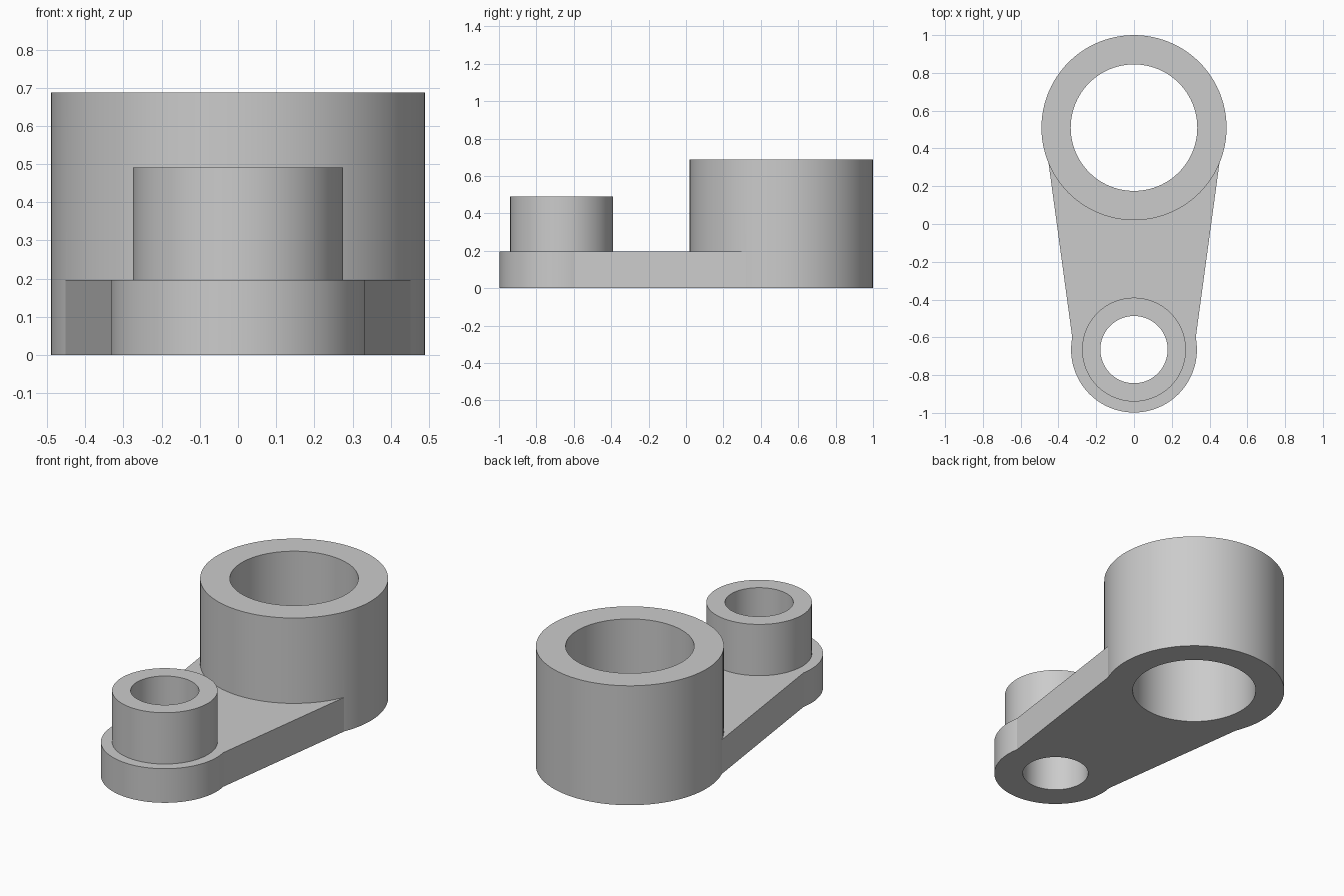
import bpy, bmesh, math

cube = bpy.data.objects.get("Cube")
if cube:
    bpy.data.objects.remove(cube, do_unlink=True)

SEGMENTS = 96
BIG_Y, SMALL_Y = 0.51, -0.665
BIG_R, BASE_R = 0.49, 0.333
PLATE_TOP = 0.196

metal = bpy.data.materials.new("plain grey")
metal.use_nodes = True
grey = (0.6, 0.6, 0.6, 1)
metal.diffuse_color = grey
metal.node_tree.nodes["Principled BSDF"].inputs["Base Color"].default_value = grey


def prism(name, outline, bottom, top):
    """Extrude a counter-clockwise outline between two heights."""
    bm = bmesh.new()
    face = bm.faces.new([bm.verts.new((x, y, bottom)) for x, y in outline])
    new = bmesh.ops.extrude_face_region(bm, geom=[face])["geom"]
    for v in new:
        if isinstance(v, bmesh.types.BMVert):
            v.co.z = top
    bmesh.ops.recalc_face_normals(bm, faces=bm.faces)
    mesh = bpy.data.meshes.new(name)
    bm.to_mesh(mesh)
    bm.free()
    mesh.materials.append(metal)
    obj = bpy.data.objects.new(name, mesh)
    bpy.context.collection.objects.link(obj)
    return obj


def circle(radius, y):
    return [(radius * math.cos(a), y + radius * math.sin(a))
            for a in (i * math.tau / SEGMENTS for i in range(SEGMENTS))]


def combine(target, other, operation):
    mod = target.modifiers.new(operation.title(), "BOOLEAN")
    mod.object, mod.operation, mod.solver = other, operation, "EXACT"
    bpy.context.view_layer.objects.active = target
    bpy.ops.object.modifier_apply(modifier=mod.name)
    bpy.data.objects.remove(other, do_unlink=True)


# Foot under the small boss, and the tapering web that joins it to the big boss
lever = prism("lever_arm", circle(BASE_R, SMALL_Y), 0, PLATE_TOP)
web = [(-0.327, -0.6), (0.327, -0.6), (0.452, 0.32), (-0.452, 0.32)]
combine(lever, prism("web", web, 0, PLATE_TOP), "UNION")

# Bosses
combine(lever, prism("big_boss", circle(BIG_R, BIG_Y), 0, 0.687), "UNION")
combine(lever, prism("small_boss", circle(0.275, SMALL_Y), 0.1, 0.491), "UNION")

# Through bores
for radius, y in ((0.335, BIG_Y), (0.178, SMALL_Y)):
    combine(lever, prism("bore", circle(radius, y), -0.1, 1), "DIFFERENCE")

# Smooth the round walls, keep the rims crisp
bpy.ops.object.select_all(action="DESELECT")
lever.select_set(True)
bpy.context.view_layer.objects.active = lever
bpy.ops.object.shade_smooth_by_angle(angle=math.radians(7))
